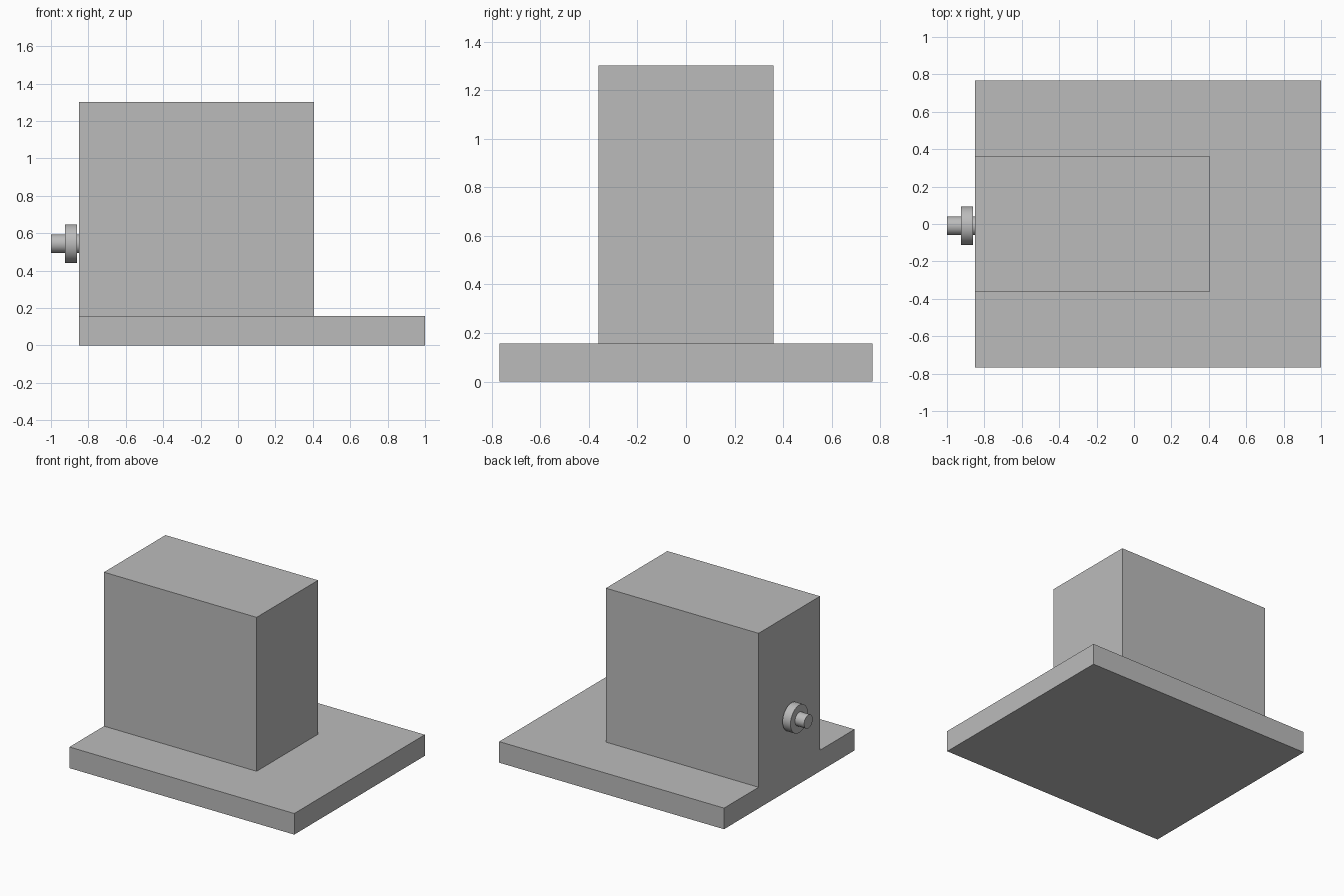
import bpy
import bmesh
import math
from mathutils import Matrix, Vector

cube = bpy.data.objects.get("Cube")
if cube:
    bpy.data.objects.remove(cube, do_unlink=True)

grey = bpy.data.materials.new("plain_grey")
grey.use_nodes = True
colour = (0.5, 0.5, 0.5, 1)
grey.diffuse_color = colour
grey.node_tree.nodes["Principled BSDF"].inputs["Base Color"].default_value = colour

BACK = -0.85            # shared flush plane of base and block
BASE_END, BASE_HALF, BASE_TOP = 1.0, 0.767, 0.157
BLOCK_END, BLOCK_HALF, BLOCK_TOP = 0.406, 0.361, 1.302
AXIS_Y, AXIS_Z = -0.01, 0.544


def add_object(name, bm):
    mesh = bpy.data.meshes.new(name)
    bm.to_mesh(mesh)
    bm.free()
    mesh.materials.append(grey)
    obj = bpy.data.objects.new(name, mesh)
    bpy.context.collection.objects.link(obj)
    return obj


def cut(bm, point, normal):
    bmesh.ops.bisect_plane(bm, geom=bm.verts[:] + bm.edges[:] + bm.faces[:],
                           plane_co=point, plane_no=normal)


# Base slab with the tall block raised from its top face
bm = bmesh.new()
size = Vector((BASE_END - BACK, 2 * BASE_HALF, BASE_TOP))
centre = Vector(((BASE_END + BACK) / 2, 0, BASE_TOP / 2))
bmesh.ops.create_cube(bm, size=1, matrix=Matrix.Translation(centre) @ Matrix.Diagonal(size.to_4d()))
cut(bm, (BLOCK_END, 0, 0), (1, 0, 0))
for side in (-1, 1):
    cut(bm, (0, side * BLOCK_HALF, 0), (0, 1, 0))
bm.normal_update()
footprint = [f for f in bm.faces if f.normal.z > 0.9
             and f.calc_center_median().x < BLOCK_END
             and abs(f.calc_center_median().y) < BLOCK_HALF]
raised = bmesh.ops.extrude_face_region(bm, geom=footprint)["geom"]
bmesh.ops.delete(bm, geom=[f for f in footprint if f.is_valid], context="FACES_ONLY")
bmesh.ops.translate(bm, vec=(0, 0, BLOCK_TOP - BASE_TOP),
                    verts=[v for v in raised if isinstance(v, bmesh.types.BMVert)])
bmesh.ops.dissolve_limit(bm, angle_limit=0.01, verts=bm.verts[:], edges=bm.edges[:])
bmesh.ops.recalc_face_normals(bm, faces=bm.faces[:])
add_object("base_and_block", bm)

# Stepped spindle: a revolved profile of (x, radius), closed on its axis
SHAFT, COLLAR = 0.05, 0.103
profile = [(-1, 0), (-1, SHAFT), (-0.925, SHAFT), (-0.925, COLLAR),
           (-0.86, COLLAR), (-0.86, SHAFT), (BACK, SHAFT)]
bm = bmesh.new()
points = [bm.verts.new((x, AXIS_Y, AXIS_Z + r)) for x, r in profile]
edges = [bm.edges.new(pair) for pair in zip(points, points[1:])]
bmesh.ops.spin(bm, geom=points + edges, cent=(0, AXIS_Y, AXIS_Z), axis=(1, 0, 0),
               angle=2 * math.pi, steps=64)
bmesh.ops.remove_doubles(bm, verts=bm.verts[:], dist=0.0001)
bmesh.ops.recalc_face_normals(bm, faces=bm.faces[:])
# Point the open shell outward, judged by its end cap
for face in bm.faces:
    if face.calc_center_median().x < -0.999:
        if face.normal.x > 0:
            bmesh.ops.reverse_faces(bm, faces=bm.faces[:])
        break
spindle = add_object("spindle_with_collar", bm)

bpy.ops.object.select_all(action="DESELECT")
spindle.select_set(True)
bpy.context.view_layer.objects.active = spindle
bpy.ops.object.shade_smooth_by_angle(angle=math.radians(30))
